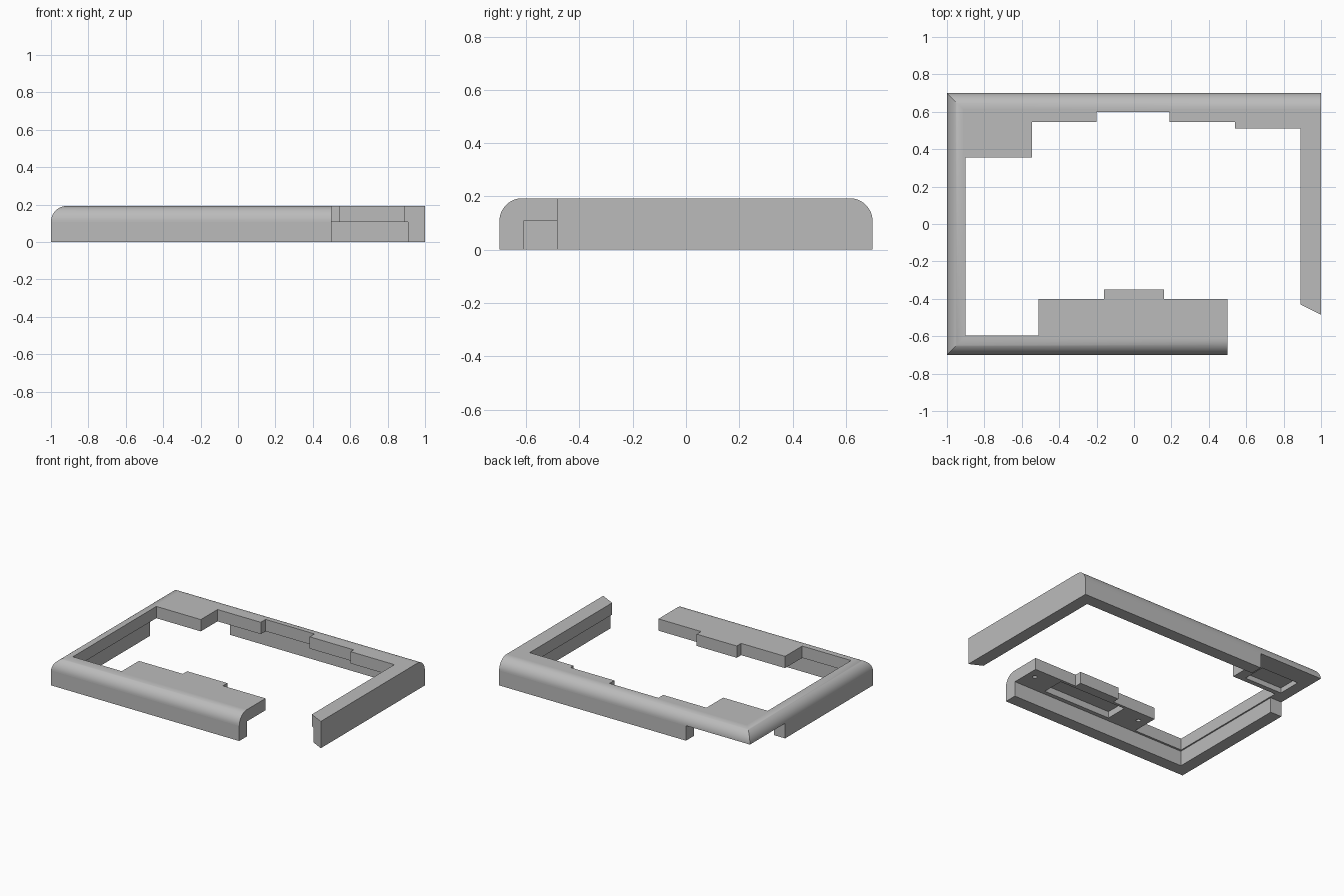
import bpy, bmesh, math
from mathutils import Vector

old = bpy.data.objects.get("Cube")
if old:
    bpy.data.objects.remove(old, do_unlink=True)

HEIGHT, FLANGE_Z, ROUND = 0.193, 0.108, 0.085

# Single grey material
grey = bpy.data.materials.new("plain_grey")
grey.use_nodes = True
colour = (0.5, 0.5, 0.5, 1)
grey.diffuse_color = colour
grey.node_tree.nodes["Principled BSDF"].inputs["Base Color"].default_value = colour


def make_object(name, bm):
    bmesh.ops.recalc_face_normals(bm, faces=bm.faces)
    mesh = bpy.data.meshes.new(name)
    bm.to_mesh(mesh)
    bm.free()
    obj = bpy.data.objects.new(name, mesh)
    bpy.context.collection.objects.link(obj)
    mesh.materials.append(grey)
    return obj


def prism(outline, z0, z1):
    """Extrude a plan outline between two heights."""
    bm = bmesh.new()
    face = bm.faces.new([bm.verts.new((x, y, z0)) for x, y in outline])
    top = bmesh.ops.extrude_face_region(bm, geom=[face])["geom"]
    bmesh.ops.translate(bm, vec=(0, 0, z1 - z0),
                        verts=[g for g in top if isinstance(g, bmesh.types.BMVert)])
    return bm


def cut(target, bm):
    """Subtract a solid from the target and discard the cutter."""
    cutter = make_object("cutter", bm)
    cutter.hide_render = True
    mod = target.modifiers.new("cut", 'BOOLEAN')
    mod.operation, mod.solver, mod.object = 'DIFFERENCE', 'EXACT', cutter
    bpy.context.view_layer.objects.active = target
    bpy.ops.object.modifier_apply(modifier=mod.name)
    bpy.data.objects.remove(cutter, do_unlink=True)


def cut_box(target, x0, x1, y0, y1, top):
    cut(target, prism([(x0, y0), (x1, y0), (x1, y1), (x0, y1)], -0.1, top))


# Open frame outline with stepped inner flange
outline = [
    (-1, -.7), (.5, -.7), (.5, -.4), (.16, -.4), (.16, -.35), (-.16, -.35),
    (-.16, -.4), (-.51, -.4), (-.51, -.595), (-.9, -.595), (-.9, .355),
    (-.545, .355), (-.545, .545), (-.2, .545), (-.2, .6), (.19, .6),
    (.19, .545), (.54, .545), (.54, .51), (.89, .51), (.89, -.43),
    (1, -.485), (1, .7), (-1, .7)]
bm = prism(outline, 0, HEIGHT)

# Rounded top edges along the front and back
long_edges = [e for e in bm.edges
              if all(abs(v.co.y) > .69 and v.co.z > .1 for v in e.verts)]
bmesh.ops.bevel(bm, geom=long_edges, offset=ROUND, segments=16,
                profile=0.5, affect='EDGES')
frame = make_object("frame_shell", bm)

# Hollow below the flange, and the opening in the rear corner
cut_box(frame, -.91, .91, -.61, .61, FLANGE_Z)
cut_box(frame, -1.1, -.49, .3, .8, FLANGE_Z)

# Pockets under the front flange and the corner pad
cut_box(frame, -.27, .27, -.58, -.42, .155)
cut_box(frame, -.92, -.62, .39, .56, .145)

# Screw holes under the front flange
for x in (-.44, .44):
    ring = [(x + .016 * math.cos(i * math.tau / 16),
             -.48 + .016 * math.sin(i * math.tau / 16)) for i in range(16)]
    cut(frame, prism(ring, -0.1, .16))

# Smooth the rounded edges, keep flat faces flat
bpy.ops.object.select_all(action='DESELECT')
frame.select_set(True)
bpy.context.view_layer.objects.active = frame
bpy.ops.object.shade_smooth_by_angle(angle=math.radians(30))
for p in frame.data.polygons:
    if max(abs(c) for c in p.normal) > .9999:
        p.use_smooth = False
